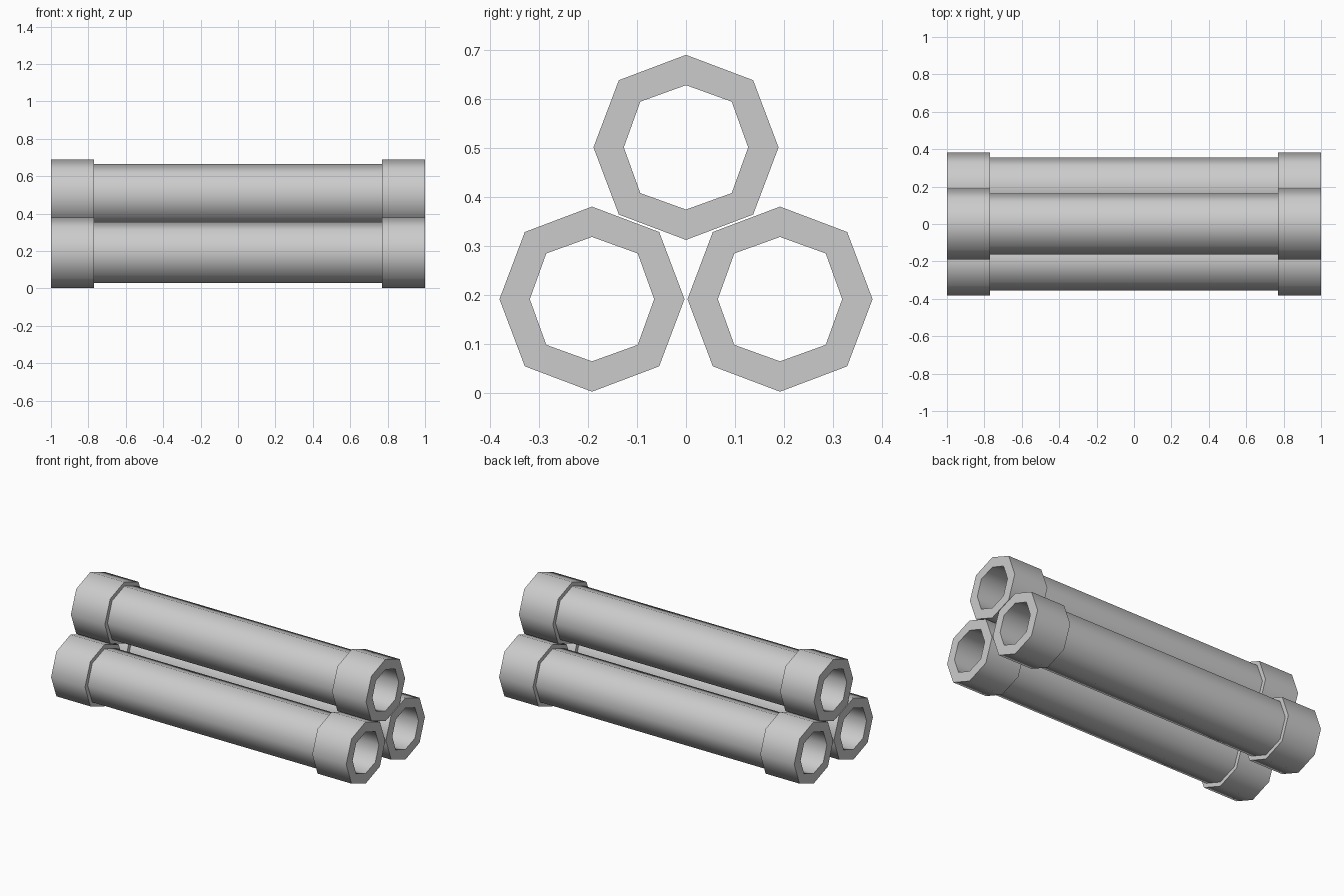
import bpy, bmesh, math

if "Cube" in bpy.data.objects:
    bpy.data.objects.remove(bpy.data.objects["Cube"])

grey = bpy.data.materials.new("light grey")
grey.diffuse_color = (0.6, 0.6, 0.6, 1)
grey.use_nodes = True
grey.node_tree.nodes["Principled BSDF"].inputs["Base Color"].default_value = grey.diffuse_color

SIDES = 8
# Closed profile (x, radius): bore, end collars, thinner barrel
PROFILE = [(-1, 0.127), (-1, 0.189), (-0.77, 0.189), (-0.77, 0.163),
           (0.77, 0.163), (0.77, 0.189), (1, 0.189), (1, 0.127)]


def make_pipe(name, cy, cz):
    bm = bmesh.new()
    rings = []
    for x, r in PROFILE:
        ring = []
        for i in range(SIDES):
            a = 2 * math.pi * i / SIDES
            rr = r + (0.005 if i % 2 else 0)   # diagonal corners sit slightly further out
            ring.append(bm.verts.new((x, rr * math.cos(a), rr * math.sin(a))))
        rings.append(ring)
    for k in range(len(rings)):
        a, b = rings[k], rings[(k + 1) % len(rings)]
        for i in range(SIDES):
            j = (i + 1) % SIDES
            bm.faces.new((a[i], a[j], b[j], b[i]))
    bmesh.ops.recalc_face_normals(bm, faces=bm.faces[:])
    me = bpy.data.meshes.new(name)
    bm.to_mesh(me)
    bm.free()
    me.materials.append(grey)
    ob = bpy.data.objects.new(name, me)
    ob.location = (0, cy, cz)
    bpy.context.collection.objects.link(ob)
    bpy.ops.object.select_all(action='DESELECT')
    ob.select_set(True)
    bpy.context.view_layer.objects.active = ob
    bpy.ops.object.shade_smooth_by_angle(angle=math.radians(60))


# Stack of three pipes
make_pipe("front_pipe", -0.192, 0.191)
make_pipe("back_pipe", 0.192, 0.191)
make_pipe("top_pipe", 0, 0.501)
